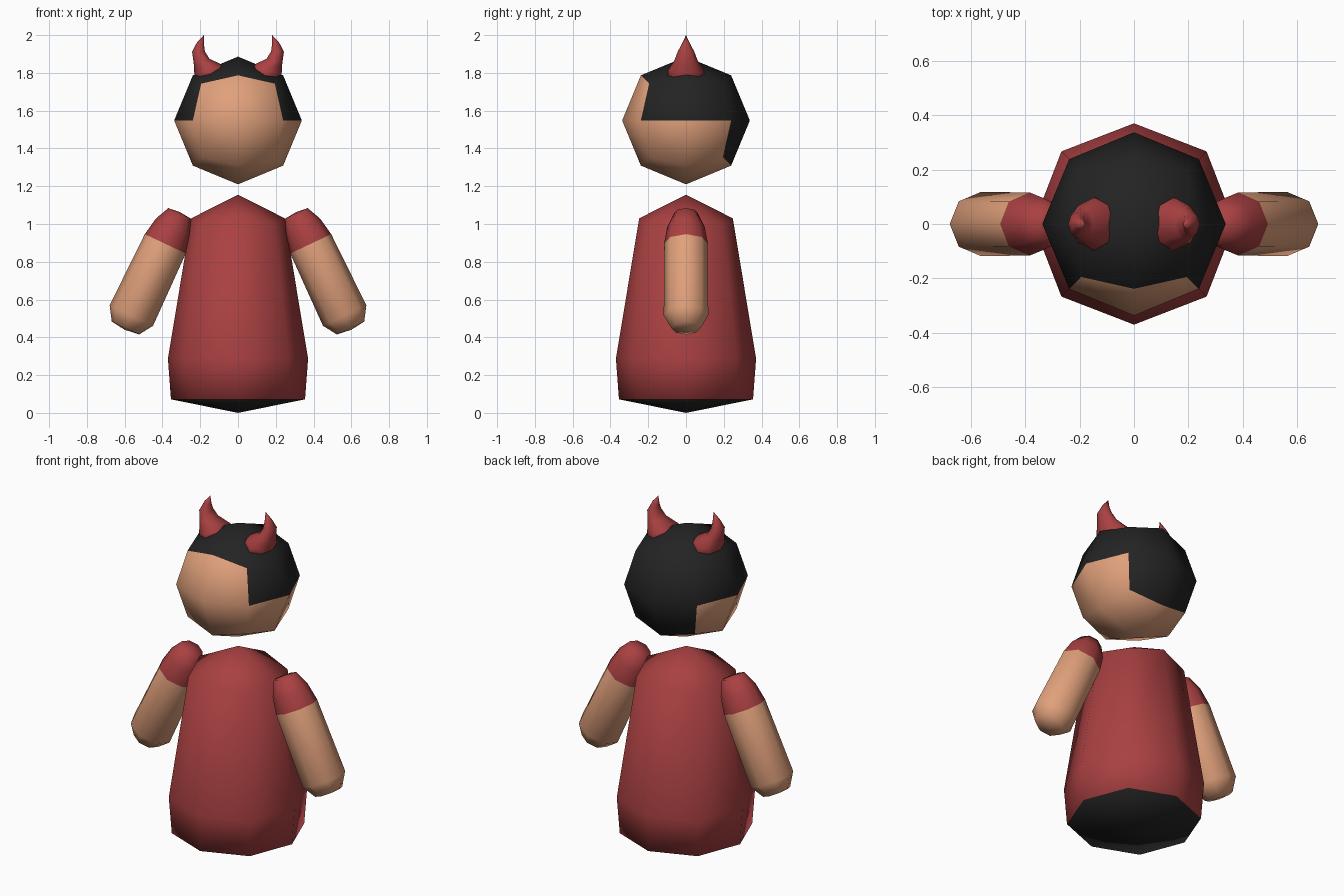
import bpy, bmesh, math
from mathutils import Vector

if "Cube" in bpy.data.objects:
    bpy.data.objects.remove(bpy.data.objects["Cube"])


def material(name, rgb):
    m = bpy.data.materials.new(name)
    m.diffuse_color = (*rgb, 1)
    m.use_nodes = True
    m.node_tree.nodes["Principled BSDF"].inputs["Base Color"].default_value = m.diffuse_color
    return m


RED = material("red_cloth", (0.40, 0.052, 0.054))
SKIN = material("skin", (0.75, 0.355, 0.20))
BLACK = material("black_hair", (0.017, 0.017, 0.017))


def finish(bm, name, mats):
    bmesh.ops.recalc_face_normals(bm, faces=bm.faces)
    me = bpy.data.meshes.new(name)
    for f in bm.faces:
        f.smooth = True
    bm.to_mesh(me)
    bm.free()
    for m in mats:
        me.materials.append(m)
    ob = bpy.data.objects.new(name, me)
    bpy.context.collection.objects.link(ob)
    return ob


def loft(start, sections, end, band_mat, n=8):
    """Skin n-sided rings (centre, axis a, axis b) and close both ends on a point."""
    bm = bmesh.new()
    rings = []
    for c, a, b in sections:
        angles = [2 * math.pi * i / n for i in range(n)]
        rings.append([bm.verts.new(Vector(c) + Vector(a) * math.cos(t) + Vector(b) * math.sin(t))
                      for t in angles])
    p, q = bm.verts.new(start), bm.verts.new(end)
    for i in range(n):
        j = (i + 1) % n
        bm.faces.new((p, rings[0][j], rings[0][i])).material_index = band_mat(0)
        bm.faces.new((q, rings[-1][i], rings[-1][j])).material_index = band_mat(len(rings))
        for k in range(len(rings) - 1):
            f = bm.faces.new((rings[k][i], rings[k][j], rings[k + 1][j], rings[k + 1][i]))
            f.material_index = band_mat(k + 1)
    return bm, rings


# Head: cube subdivided once and rounded to a ball; hair follows the cube sides
bm = bmesh.new()
bmesh.ops.create_cube(bm, size=2)
bmesh.ops.subdivide_edges(bm, edges=bm.edges[:], cuts=1, use_grid_fill=True)
for v in bm.verts:
    v.co = v.co.normalized()
for f in bm.faces:
    c = f.calc_center_median()
    top = c.z > 0.6
    back = c.y > 0.6
    upper_side = abs(c.x) > 0.6 and c.z > 0
    f.material_index = 1 if top or back or upper_side else 0
for v in bm.verts:
    v.co = v.co * 0.338 + Vector((0, 0, 1.548))
finish(bm, "head", [SKIN, BLACK])

# Robe body: octagonal taper with a black underside
prof = [(0.355, 0.072), (0.371, 0.287), (0.248, 1.03)]
bm, rings = loft((0, 0, 0), [((0, 0, z), (r, 0, 0), (0, r, 0)) for r, z in prof],
                 (0, 0, 1.155), lambda k: 1 if k == 0 else 0)
for ring in rings:
    for v in ring[1::2]:
        v.co.x *= 1.02
        v.co.y *= 1.02
for v in rings[-1][1::2]:
    v.co.x *= 1.07
    v.co.y *= 1.07
    v.co.z = 0.995
finish(bm, "robe_body", [RED, BLACK])

for s, side in ((1, "right"), (-1, "left")):
    # Arm: tapered capsule, red sleeve above the cuff and skin below
    cuff = Vector((s * 0.385, 0, 0.895))
    u = Vector((s * 0.428, 0, -0.904))
    w = Vector((s * 0.904, 0, 0.428))
    stations = [(-0.178, 0.066), (-0.10, 0.102), (0, 0.12), (0.42, 0.127), (0.493, 0.08)]
    bm, _ = loft(cuff - u * 0.185,
                 [(cuff + u * d, w * r, (0, min(r * 0.97, 0.118), 0)) for d, r in stations],
                 cuff + u * 0.503, lambda k: 0 if k < 3 else 1)
    finish(bm, side + "_arm", [RED, SKIN])

    # Horn: curved cone, (centre x, z), half width vector (x, z), depth in y
    horn = [(0.135, 1.765, 0.075, -0.03, 0.10),
            (0.153, 1.815, 0.078, -0.024, 0.095),
            (0.192, 1.86, 0.042, -0.014, 0.064),
            (0.209, 1.912, 0.034, 0.0, 0.044),
            (0.199, 1.955, 0.019, 0.005, 0.021)]
    bm, _ = loft((s * 0.13, 0, 1.75),
                 [((s * x, 0, z), (s * ax, 0, az), (0, d, 0)) for x, z, ax, az, d in horn],
                 (s * 0.181, 0, 2.0), lambda k: 0)
    finish(bm, side + "_horn", [RED])
